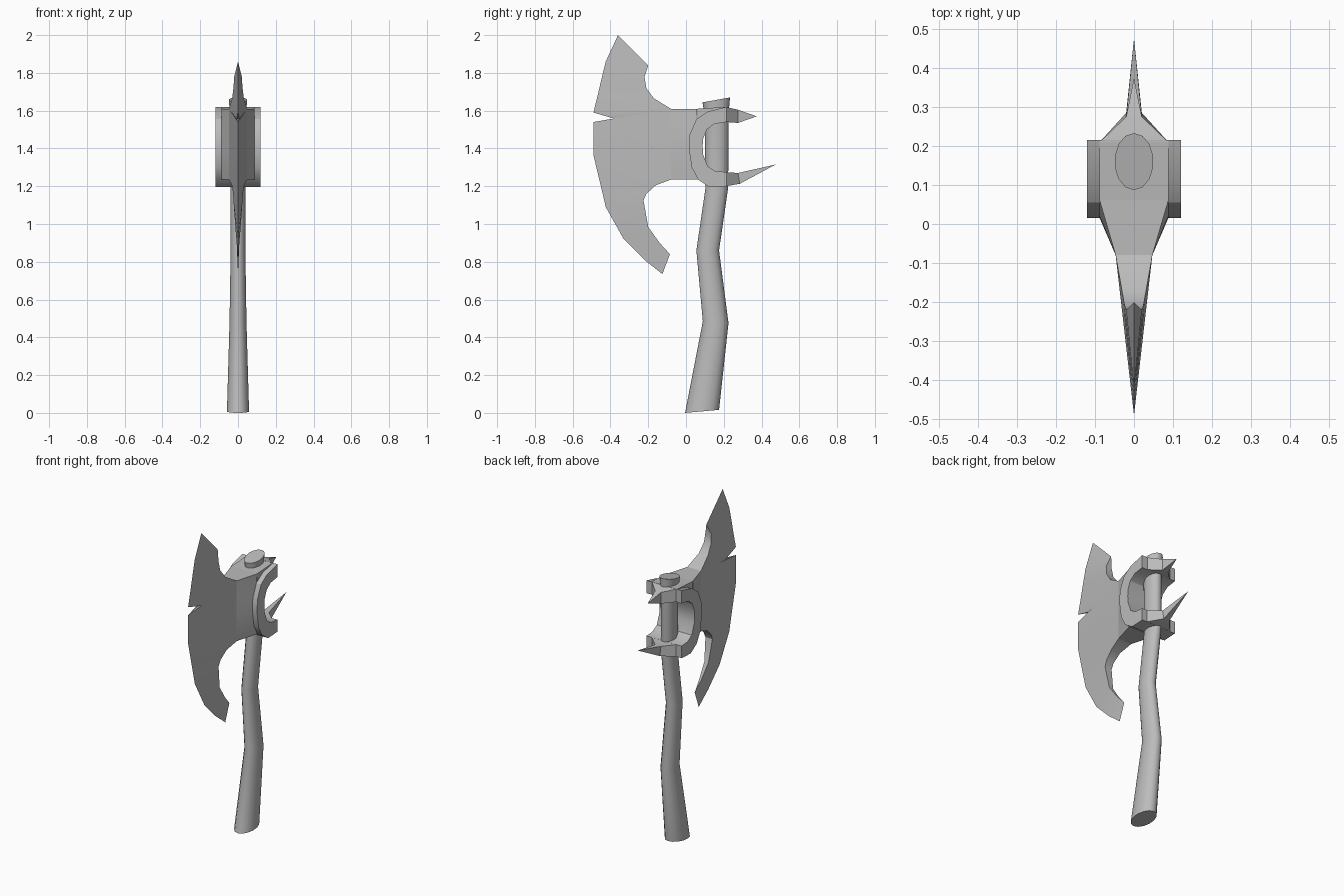
import bpy, bmesh
from math import sin, cos, pi, radians

if "Cube" in bpy.data.objects:
    bpy.data.objects.remove(bpy.data.objects["Cube"])

GREY = (0.5, 0.5, 0.5, 1)
mat = bpy.data.materials.new("plain grey")
mat.use_nodes = True
mat.diffuse_color = GREY
mat.node_tree.nodes["Principled BSDF"].inputs["Base Color"].default_value = GREY


def finish(name, bm, angle=30):
    bmesh.ops.remove_doubles(bm, verts=bm.verts, dist=0.0005)
    bmesh.ops.recalc_face_normals(bm, faces=bm.faces)
    mesh = bpy.data.meshes.new(name)
    bm.to_mesh(mesh)
    bm.free()
    mesh.materials.append(mat)
    ob = bpy.data.objects.new(name, mesh)
    bpy.context.collection.objects.link(ob)
    bpy.ops.object.select_all(action='DESELECT')
    bpy.context.view_layer.objects.active = ob
    ob.select_set(True)
    bpy.ops.object.shade_smooth_by_angle(angle=radians(angle))
    return ob


def slab(name, row_a, row_b, inner=None):
    """Solid between two rows of (half width, y, z); inner gives a flat far side."""
    bm = bmesh.new()
    far = lambda p: (-p[0] if inner is None else inner, p[1], p[2])

    def face(*pts):
        unique = []
        for p in pts:
            if p not in unique:
                unique.append(p)
        if len(unique) > 2:
            bm.faces.new([bm.verts.new(p) for p in unique])

    pairs = list(zip(row_a, row_b))
    for (a, b), (c, d) in zip(pairs, pairs[1:]):
        face(a, b, d, c)
        face(far(a), far(c), far(d), far(b))
        face(a, c, far(c), far(a))
        face(b, far(b), far(d), d)
    for a, b in (pairs[0], pairs[-1]):
        face(a, far(a), far(b), b)
    return finish(name, bm)


def at(x, points):
    return [(x, y, z) for y, z in points]


# Blade: thick inner edge ruled to a sharp cutting edge
root_top, root_low = (0.047, -0.08, 1.61), (0.047, -0.08, 1.235)
notch = (0.008, -0.37, 1.555)
slab("upper_blade",
     [(0, -0.2, 1.84), (0.02, -0.22, 1.78), (0.024, -0.21, 1.72),
      (0.031, -0.17, 1.665), root_top, root_top],
     at(0, [(-0.36, 2), (-0.425, 1.86), (-0.447, 1.77), (-0.468, 1.68), (-0.49, 1.59)])
     + [notch])
slab("lower_blade",
     [root_top, root_top, root_low, (0.032, -0.16, 1.205), (0.026, -0.21, 1.16),
      (0.024, -0.225, 1.125), (0.014, -0.2, 0.985), (0.007, -0.14, 0.9), (0, -0.085, 0.84)],
     [notch] + at(0, [(-0.49, 1.54), (-0.49, 1.365), (-0.458, 1.23), (-0.441, 1.16),
                      (-0.425, 1.09), (-0.33, 0.92), (-0.22, 0.81), (-0.125, 0.735)]))

# Head: open-backed socket with a neck flaring out from the blade
outer = [(0.215, 1.62), (0.115, 1.595), (0.055, 1.555), (0.02, 1.475), (0.015, 1.4),
         (0.03, 1.3), (0.065, 1.235), (0.125, 1.195), (0.215, 1.2)]
opening = [(0.215, 1.54), (0.15, 1.53), (0.11, 1.5), (0.09, 1.45), (0.088, 1.41),
           (0.09, 1.37), (0.115, 1.305), (0.155, 1.28), (0.215, 1.275)]
W = 0.088
slab("socket", at(W, outer), at(W, opening))
arc = [(0.06, 1.61)] + outer[2:7]
heights = [1.61, 1.61, 1.5, 1.4, 1.3, 1.235]
slab("neck", [(0.047, -0.08, z) for z in heights], at(W, arc))
slab("socket_top", at(W, [(0.06, 1.61), (0.215, 1.62)]), at(W, [(0.06, 1.55), (0.215, 1.54)]))

# Raised rims on both cheeks
rim = slab("cheek_rims", at(0.12, outer), at(0.12, opening), inner=W - 0.003)
rim.modifiers.new("Mirror", 'MIRROR')

# Rear spikes tapering from the socket arms
slab("upper_spike", [(W, 0.21, 1.62), (0.02, 0.275, 1.605), (0, 0.375, 1.57)],
     [(W, 0.21, 1.54), (0.02, 0.275, 1.535), (0, 0.375, 1.57)])
slab("lower_spike", [(W, 0.21, 1.275), (0.02, 0.275, 1.27), (0, 0.475, 1.315)],
     [(W, 0.21, 1.2), (0.02, 0.285, 1.213), (0, 0.475, 1.315)])

# Crooked handle: rings of (centre y, z, half width, half depth, tilt)
rings = [(0.085, 0.008, 0.06, 0.09, 0.008), (0.157, 0.48, 0.046, 0.068, -0.005),
         (0.115, 0.86, 0.04, 0.06, 0), (0.163, 1.19, 0.04, 0.06, 0),
         (0.163, 1.58, 0.042, 0.063, 0.01), (0.16, 1.657, 0.05, 0.073, 0.013)]
SIDES = 14
bm = bmesh.new()
loops = []
for cy, cz, rx, ry, tilt in rings:
    turn = [2 * pi * i / SIDES for i in range(SIDES)]
    loops.append([bm.verts.new((rx * sin(t), cy + ry * cos(t), cz + tilt * cos(t)))
                  for t in turn])
for low, high in zip(loops, loops[1:]):
    for i in range(SIDES):
        j = (i + 1) % SIDES
        bm.faces.new((low[i], low[j], high[j], high[i]))
bm.faces.new(loops[0])
bm.faces.new(loops[-1])
finish("handle", bm, 40)
